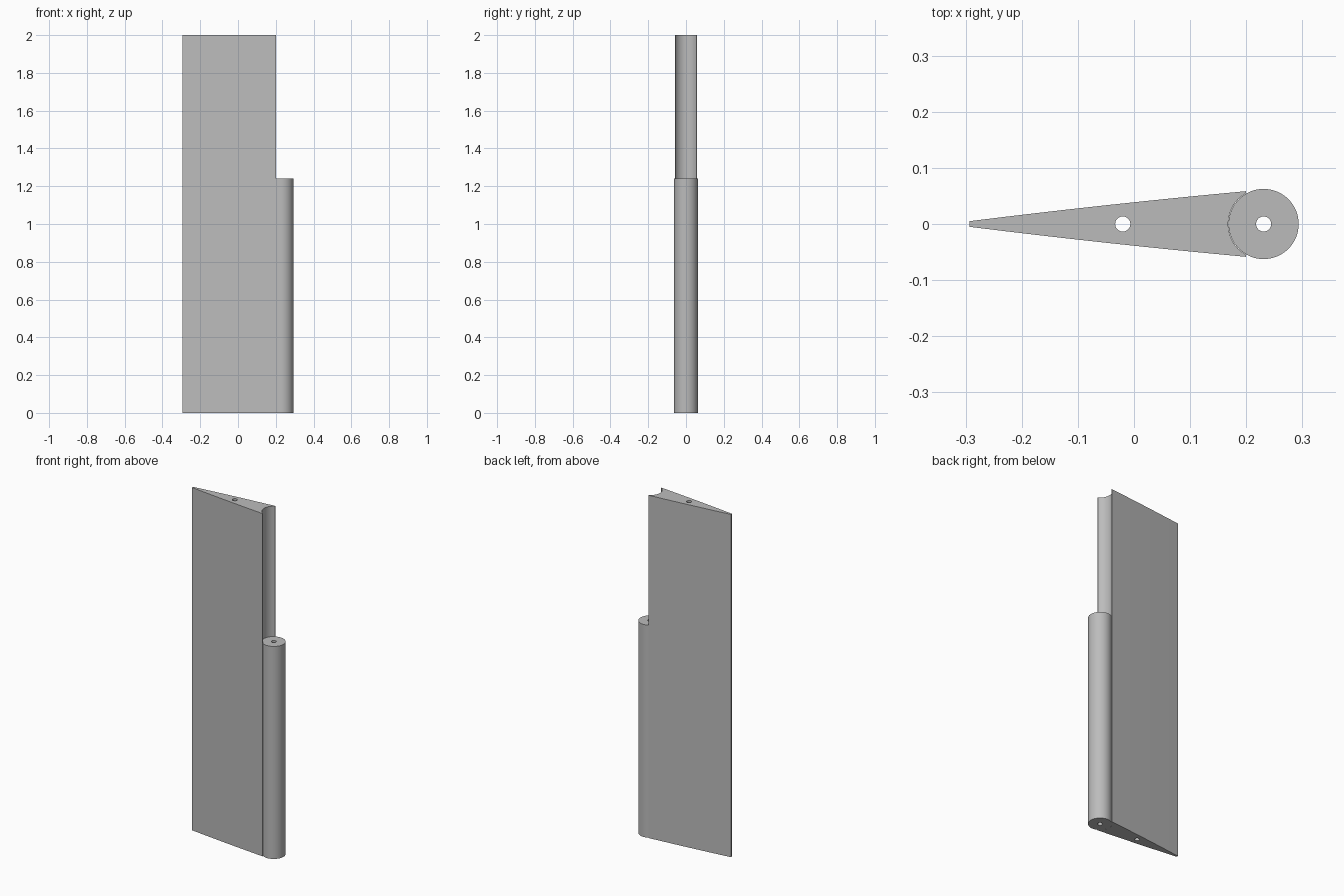
import bpy
import bmesh
from math import sin, cos, tau, acos

cube = bpy.data.objects.get("Cube")
if cube:
    bpy.data.objects.remove(cube, do_unlink=True)

grey = bpy.data.materials.new("plain grey")
grey.use_nodes = True
colour = (0.5, 0.5, 0.5, 1)
grey.diffuse_color = colour
grey.node_tree.nodes["Principled BSDF"].inputs["Base Color"].default_value = colour

ROD_X, ROD_R, GROOVE_R = 0.231, 0.0625, 0.0632
HOLE_X, HOLE_R = -0.02, 0.0135
LIP_X, LIP_Y, TAIL_X, TAIL_Y = 0.2, 0.0585, -0.2935, 0.005


def circle(x, radius, count):
    return [(x + radius * cos(tau * i / count), radius * sin(tau * i / count))
            for i in range(count)]


def prism(name, loops, height):
    """Fill the outer loop around its holes and extrude it upwards."""
    bm = bmesh.new()
    for loop in loops:
        verts = [bm.verts.new((x, y, 0)) for x, y in loop]
        for i, v in enumerate(verts):
            bm.edges.new((v, verts[i - 1]))
    bmesh.ops.triangle_fill(bm, edges=bm.edges[:], use_beauty=True, use_dissolve=False)
    top = bmesh.ops.extrude_face_region(bm, geom=bm.faces[:], use_keep_orig=True)
    for v in top["geom"]:
        if isinstance(v, bmesh.types.BMVert):
            v.co.z = height
    bmesh.ops.recalc_face_normals(bm, faces=bm.faces[:])
    mesh = bpy.data.meshes.new(name)
    bm.to_mesh(mesh)
    bm.free()
    mesh.materials.append(grey)
    obj = bpy.data.objects.new(name, mesh)
    bpy.context.collection.objects.link(obj)
    bpy.ops.object.select_all(action="DESELECT")
    obj.select_set(True)
    bpy.context.view_layer.objects.active = obj
    bpy.ops.object.shade_smooth_by_angle(angle=0.5)
    return obj


# Tapered blade: gently bowed sides and a hollow round groove along the thick edge
side = []
for i in range(9):
    t = i / 8
    bow = 0.008 * t * (1 - t)
    side.append((TAIL_X + (LIP_X - TAIL_X) * t, TAIL_Y + (LIP_Y - TAIL_Y) * t + bow))
half = acos((ROD_X - LIP_X) / GROOVE_R)
groove = []
for i in range(33):
    a = half * (1 - i / 16)
    groove.append((ROD_X - GROOVE_R * cos(a), GROOVE_R * sin(a)))
lower = [(x, -y) for x, y in reversed(side)]
prism("tapered_blade", [side + groove + lower, circle(HOLE_X, HOLE_R, 32)], 2.0)

# Shorter round rod resting in the groove, bored through
prism("edge_rod", [circle(ROD_X, ROD_R, 64), circle(ROD_X, HOLE_R, 32)], 1.24)
